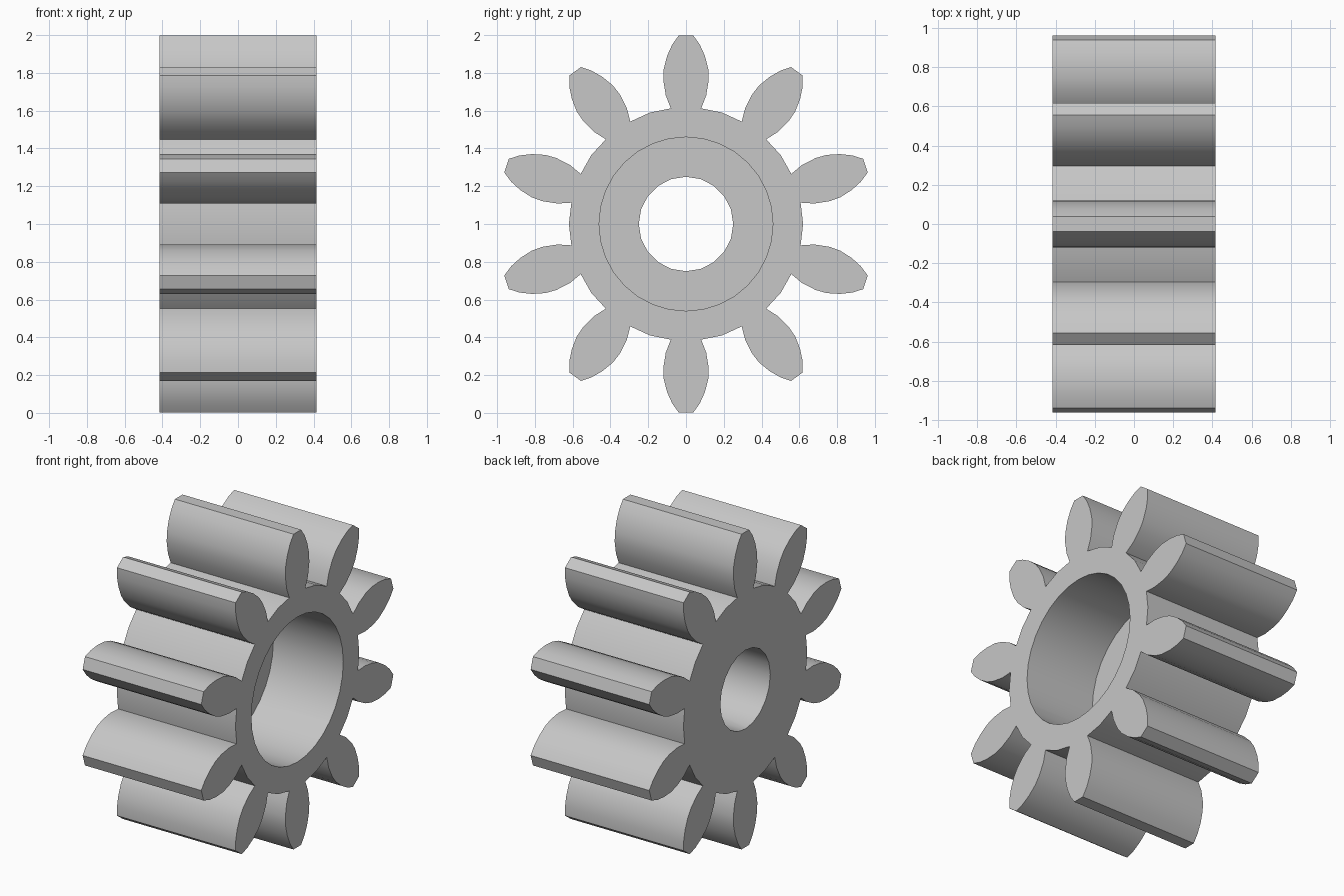
import bpy, bmesh
from math import sin, cos, pi, radians

TEETH = 10
HALF_WIDTH = 0.416
ROOT_RADIUS = 0.62
BORE_RADIUS = 0.25
RECESS_RADIUS = 0.46
RECESS_DEPTH = 0.49
CENTRE_Z = 1.0

# Half of one tooth, from root to tip: (sideways offset, distance from axis)
FLANK = [(0.08, 0.612), (0.107, 0.68), (0.12, 0.76), (0.118, 0.82),
         (0.10, 0.89), (0.073, 0.95), (0.038, 0.999)]

cube = bpy.data.objects.get("Cube")
if cube:
    bpy.data.objects.remove(cube, do_unlink=True)

# Single grey metal
grey = bpy.data.materials.new("grey_metal")
grey.use_nodes = True
COLOUR = (0.57, 0.57, 0.57, 1)
grey.diffuse_color = COLOUR
grey.node_tree.nodes["Principled BSDF"].inputs["Base Color"].default_value = COLOUR


def prism(name, outline, x0, x1):
    """Solid made by extruding a (y, z) outline along x."""
    bm = bmesh.new()
    face = bm.faces.new([bm.verts.new((x0, y, z + CENTRE_Z)) for y, z in outline])
    result = bmesh.ops.extrude_face_region(bm, geom=[face])
    moved = [v for v in result["geom"] if isinstance(v, bmesh.types.BMVert)]
    bmesh.ops.translate(bm, verts=moved, vec=(x1 - x0, 0, 0))
    bmesh.ops.recalc_face_normals(bm, faces=bm.faces)
    mesh = bpy.data.meshes.new(name)
    bm.to_mesh(mesh)
    bm.free()
    mesh.materials.append(grey)
    obj = bpy.data.objects.new(name, mesh)
    bpy.context.collection.objects.link(obj)
    return obj


def circle(radius, sides):
    return [(radius * sin(2 * pi * i / sides), radius * cos(2 * pi * i / sides))
            for i in range(sides)]


# Gear outline: mirrored tooth flanks joined by short root arcs
tooth = [(-s, r) for s, r in FLANK] + FLANK[::-1] + [
    (ROOT_RADIUS * sin(pi / TEETH), ROOT_RADIUS * cos(pi / TEETH))]
outline = []
for i in range(TEETH):
    a = 2 * pi * i / TEETH
    outline += [(s * cos(a) + r * sin(a), r * cos(a) - s * sin(a)) for s, r in tooth]

gear = prism("gear", outline, -HALF_WIDTH, HALF_WIDTH)
bpy.ops.object.select_all(action="DESELECT")
bpy.context.view_layer.objects.active = gear
gear.select_set(True)

# Through bore, then the wide recess on one side
cutters = [
    prism("bore_cutter", circle(BORE_RADIUS, 20), -1, 1),
    prism("recess_cutter", circle(RECESS_RADIUS, 32), HALF_WIDTH - RECESS_DEPTH, 1),
]
for cutter in cutters:
    cutter.hide_render = True
    mod = gear.modifiers.new(cutter.name, "BOOLEAN")
    mod.operation = "DIFFERENCE"
    mod.solver = "EXACT"
    mod.object = cutter
    bpy.ops.object.modifier_apply(modifier=mod.name)
    bpy.data.objects.remove(cutter, do_unlink=True)

# Rounded flanks and bores, crisp edges
bpy.ops.object.shade_smooth_by_angle(angle=radians(30))
